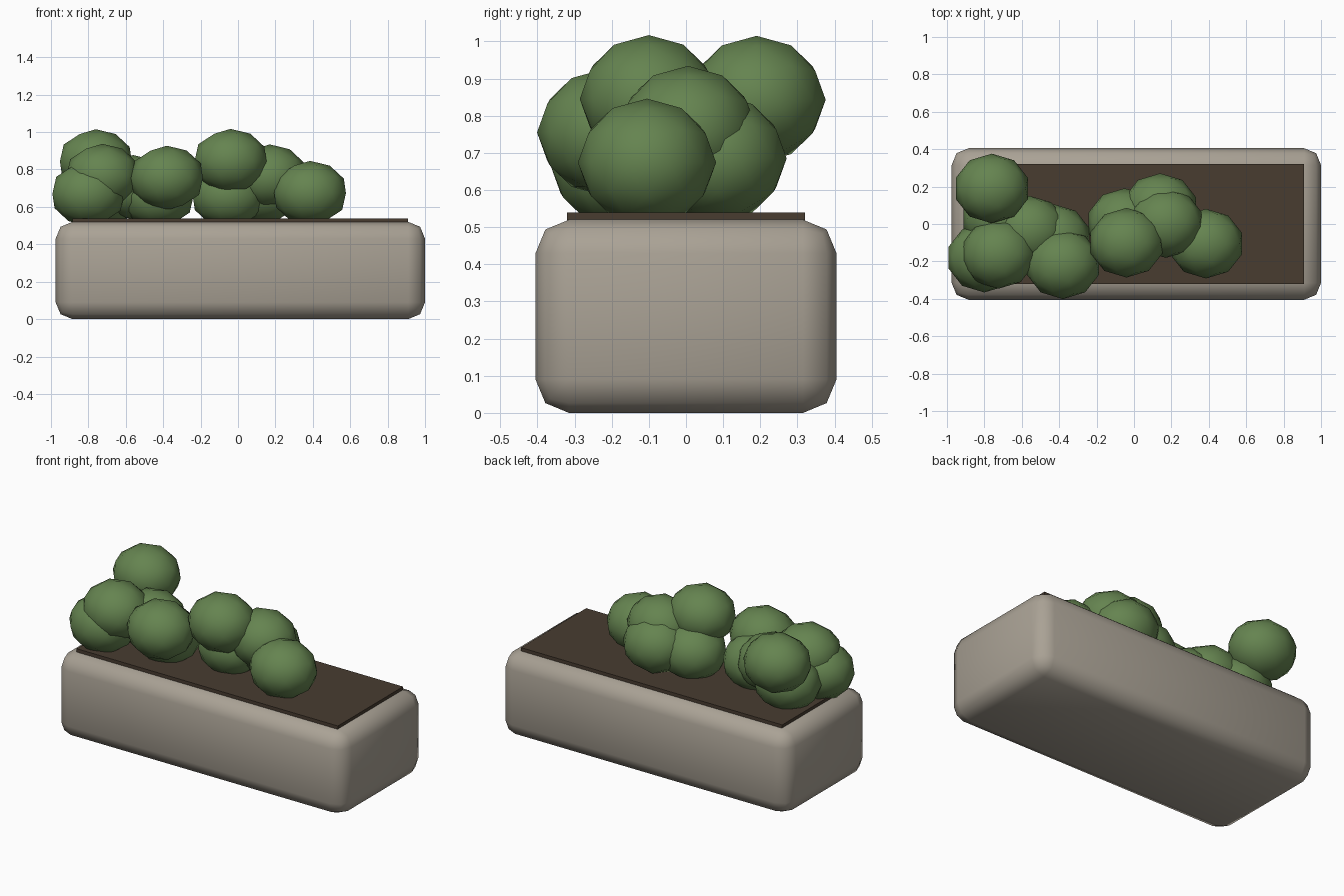
import bpy

default = bpy.data.objects.get("Cube")
if default:
    bpy.data.objects.remove(default, do_unlink=True)


def make_material(name, rgb):
    mat = bpy.data.materials.new(name)
    mat.use_nodes = True
    color = (*rgb, 1.0)
    mat.diffuse_color = color
    bsdf = next(n for n in mat.node_tree.nodes if n.type == "BSDF_PRINCIPLED")
    bsdf.inputs["Base Color"].default_value = color
    bsdf.inputs["Roughness"].default_value = 0.9
    return mat


def finish(name, scale, mat):
    obj = bpy.context.object
    obj.name = obj.data.name = name
    obj.scale = scale
    bpy.ops.object.transform_apply(location=False, rotation=False, scale=True)
    obj.data.materials.append(mat)
    return obj


def box(name, center, size, mat):
    bpy.ops.mesh.primitive_cube_add(size=1, location=center)
    return finish(name, size, mat)


stone = make_material("stone", (0.40, 0.36, 0.30))
earth = make_material("earth", (0.065, 0.045, 0.03))
leaf = make_material("leaf", (0.13, 0.23, 0.08))

# Planter trough with rounded edges
trough = box("planter_trough", (0.0125, 0, 0.26), (1.975, 0.81, 0.52), stone)
bevel = trough.modifiers.new("rounded_edges", "BEVEL")
bevel.width = 0.09
bevel.segments = 2
bpy.ops.object.modifier_apply(modifier=bevel.name)
bpy.ops.object.shade_smooth()

# Soil slab standing slightly proud of the trough
box("soil", (0.0125, 0, 0.52), (1.795, 0.64, 0.038), earth)

# Shrub clumps, placed from the left end of the trough to the right
CLUMPS = [
    (-0.76, 0.19, 0.843),
    (-0.72, 0.03, 0.66),
    (-0.80, -0.18, 0.67),
    (-0.725, -0.16, 0.765),
    (-0.56, -0.035, 0.705),
    (-0.43, -0.08, 0.66),
    (-0.38, -0.215, 0.755),
    (-0.05, 0.005, 0.66),
    (-0.04, -0.10, 0.845),
    (0.14, 0.085, 0.685),
    (0.17, 0.005, 0.762),
    (0.385, -0.105, 0.674),
]
for i, center in enumerate(CLUMPS, 1):
    bpy.ops.mesh.primitive_ico_sphere_add(subdivisions=2, radius=1, location=center)
    finish(f"shrub_clump_{i}", (0.202, 0.186, 0.172), leaf)
    bpy.ops.object.shade_smooth()
